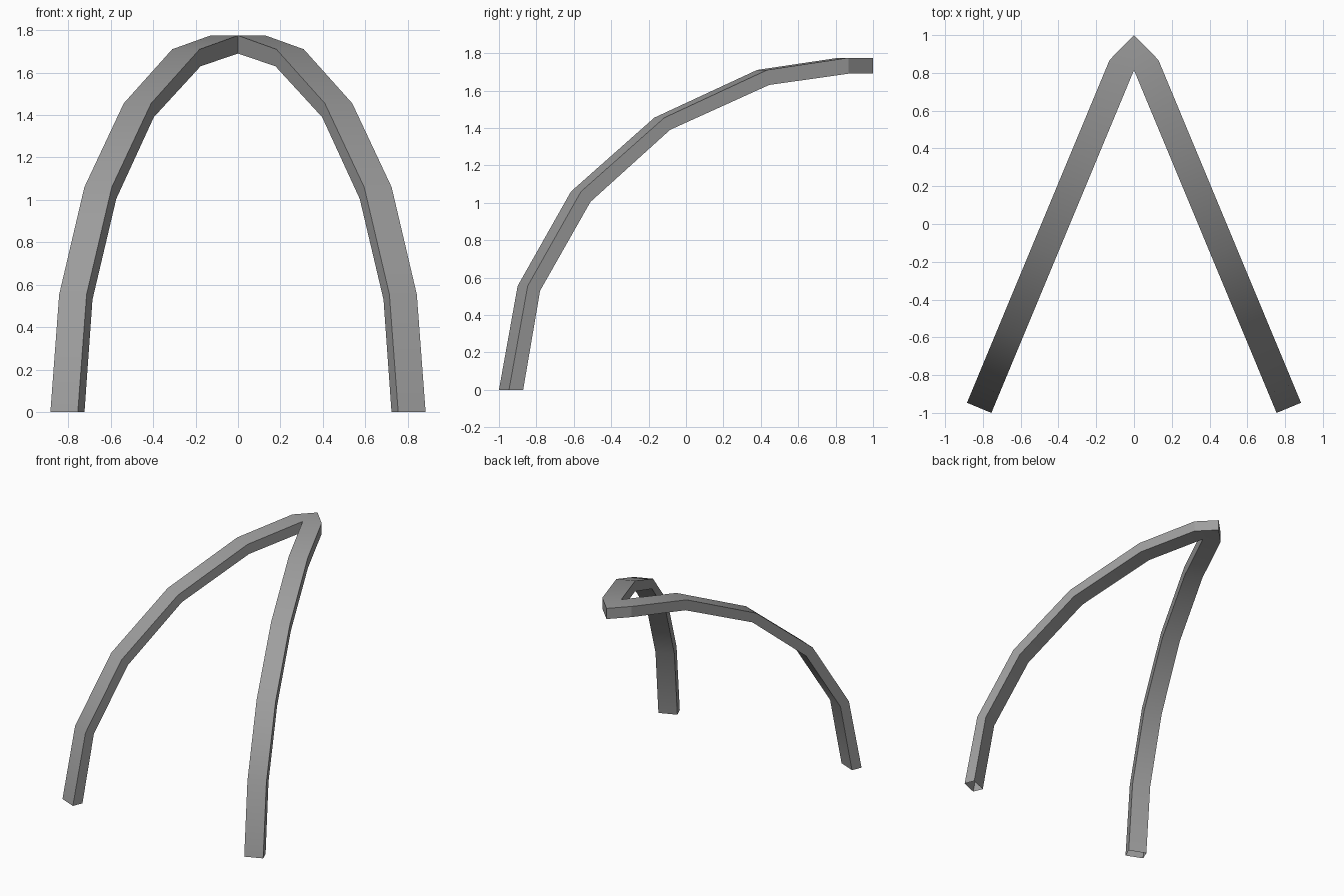
import bpy, bmesh
from mathutils import Vector

if "Cube" in bpy.data.objects:
    bpy.data.objects.remove(bpy.data.objects["Cube"])

# Leg plan: straight run from the foot to the centre line, seen from above
start = Vector((0.755, -1.0, 0))
along = Vector((-0.384, 0.923, 0))
across = Vector((0.923, 0.384, 0)) * 0.14

# Arch profile as (distance along the run, height)
upper = [(0, 0), (0.108, 0.555), (0.417, 1.06), (0.90, 1.455), (1.495, 1.71), (1.966, 1.775)]
lower = [(0.082, 0), (0.18, 0.53), (0.472, 1.005), (0.933, 1.39), (1.507, 1.63), (1.966, 1.69)]


def edge_point(p, side):
    v = start + along * p[0] + across * side + Vector((0, 0, p[1]))
    if p[0] == 1.966 and side == 0:
        v.x = 0  # inner corner lies on the mirror plane
    return v


bm = bmesh.new()

# Right leg: rectangular tube with an open foot
rings = [[bm.verts.new(edge_point(p, s)) for p, s in ((u, 0), (u, 1), (l, 1), (l, 0))]
         for u, l in zip(upper, lower)]
for a, b in zip(rings, rings[1:]):
    for i in range(4):
        j = (i + 1) % 4
        bm.faces.new((a[i], a[j], b[j], b[i]))

# Pointed tip where the legs meet
in_top, out_top, out_low, in_low = rings[-1]
tip_top = bm.verts.new((0, 1, 1.775))
tip_low = bm.verts.new((0, 1, 1.69))
top_face = bm.faces.new((in_top, out_top, tip_top))
bm.faces.new((out_top, out_low, tip_low, tip_top))
bm.faces.new((out_low, in_low, tip_low))

bmesh.ops.recalc_face_normals(bm, faces=bm.faces)
bm.normal_update()
if top_face.normal.z < 0:
    bmesh.ops.reverse_faces(bm, faces=bm.faces)

# Smooth along the arch, sharp along the corners and around the tip
for f in bm.faces:
    f.smooth = True
tip_edges = [bm.edges.get(pair) for pair in
             ((in_top, in_low), (out_top, out_low), (tip_top, tip_low))]
for e in bm.edges:
    e.smooth = e.calc_face_angle(0) < 0.6 and e not in tip_edges

mesh = bpy.data.meshes.new("arched_frame")
bm.to_mesh(mesh)
bm.free()
frame = bpy.data.objects.new("arched_frame", mesh)
bpy.context.collection.objects.link(frame)

# Dark grey finish
grey = bpy.data.materials.new("dark_grey")
grey.diffuse_color = (0.34, 0.34, 0.34, 1)
grey.use_nodes = True
grey.node_tree.nodes["Principled BSDF"].inputs["Base Color"].default_value = grey.diffuse_color
mesh.materials.append(grey)

# Left leg
mirror = frame.modifiers.new("mirror", 'MIRROR')
mirror.use_axis[0] = True
mirror.use_clip = True
mirror.merge_threshold = 0.001
